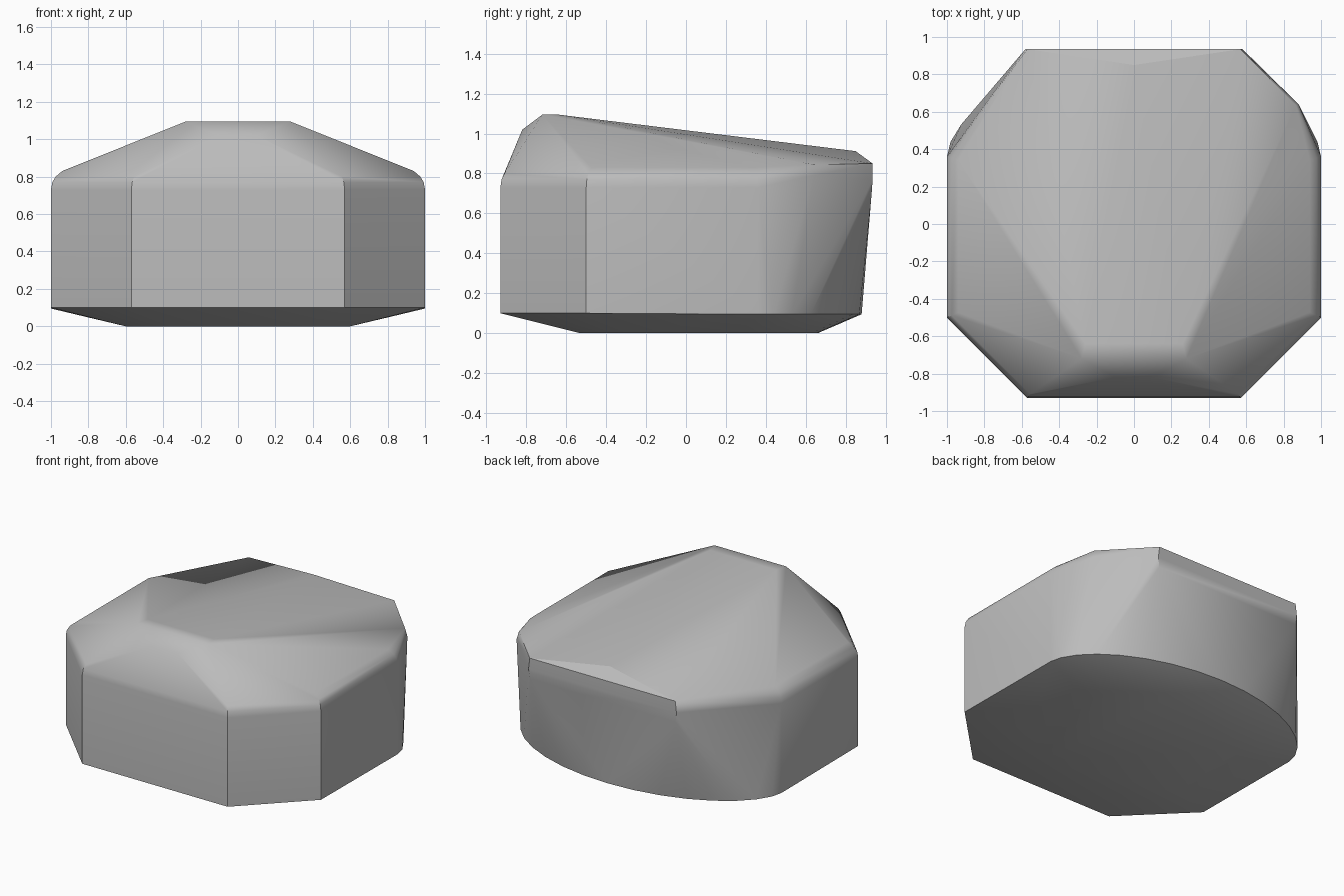
import bpy, bmesh, math

cube = bpy.data.objects.get("Cube")
if cube:
    bpy.data.objects.remove(cube, do_unlink=True)

stone = bpy.data.materials.new("stone grey")
stone.use_nodes = True
GREY = (0.5, 0.5, 0.5, 1)
stone.diffuse_color = GREY
stone.node_tree.nodes["Principled BSDF"].inputs["Base Color"].default_value = GREY

points = []


def add(x, y, z, mirror=True):
    points.append((x, y, z))
    if mirror and x:
        points.append((-x, y, z))


# Straight walls with a rounded shoulder
for x, y in [(0.57, -0.93), (1, -0.5), (1, 0.36)]:
    add(x, y, 0.1)
    for inset, z in [(0, 0.73), (0.007, 0.77), (0.025, 0.80), (0.06, 0.83)]:
        add(x * (1 - inset), y * (1 - inset * 0.9), z)

# Back upper corners, with one extra shoulder corner on the left side
add(0.57, 0.93, 0.70)
add(0.58, 0.935, 0.77)
add(0.57, 0.935, 0.85)
add(0.88, 0.64, 0.79, mirror=False)
add(0.865, 0.635, 0.845, mirror=False)

# Sloping crown: high ridge at the front, low ridge at the back
add(0.28, -0.72, 1.095)
add(0.26, -0.64, 1.095)
add(0.10, -0.82, 1.02)
add(0, 0.85, 0.912)

# Underside: flat base and curved back rim
add(0.34, -0.53, 0)
add(0.6, -0.28, 0)
STEPS = 8
for i in range(STEPS + 1):
    a = math.pi / 2 * i / STEPS
    add(math.cos(a), 0.36 + 0.52 * math.sin(a) ** 1.15, 0.095)
    add(0.6 * math.cos(a), 0.25 + 0.41 * math.sin(a), 0)

# Wrap the points in a convex shell
bm = bmesh.new()
for p in points:
    bm.verts.new(p)
hull = bmesh.ops.convex_hull(bm, input=bm.verts)
loose = [v for v in bm.verts if not v.link_faces]
bmesh.ops.delete(bm, geom=loose, context="VERTS")
bmesh.ops.dissolve_limit(bm, angle_limit=math.radians(0.5),
                         verts=bm.verts, edges=bm.edges)
bmesh.ops.recalc_face_normals(bm, faces=bm.faces)

mesh = bpy.data.meshes.new("boulder")
bm.to_mesh(mesh)
bm.free()
mesh.materials.append(stone)
boulder = bpy.data.objects.new("boulder", mesh)
bpy.context.collection.objects.link(boulder)

# Smooth the rounded shoulder, keep the facets crisp
bpy.ops.object.select_all(action="DESELECT")
boulder.select_set(True)
bpy.context.view_layer.objects.active = boulder
bpy.ops.object.shade_smooth_by_angle(angle=math.radians(28))
